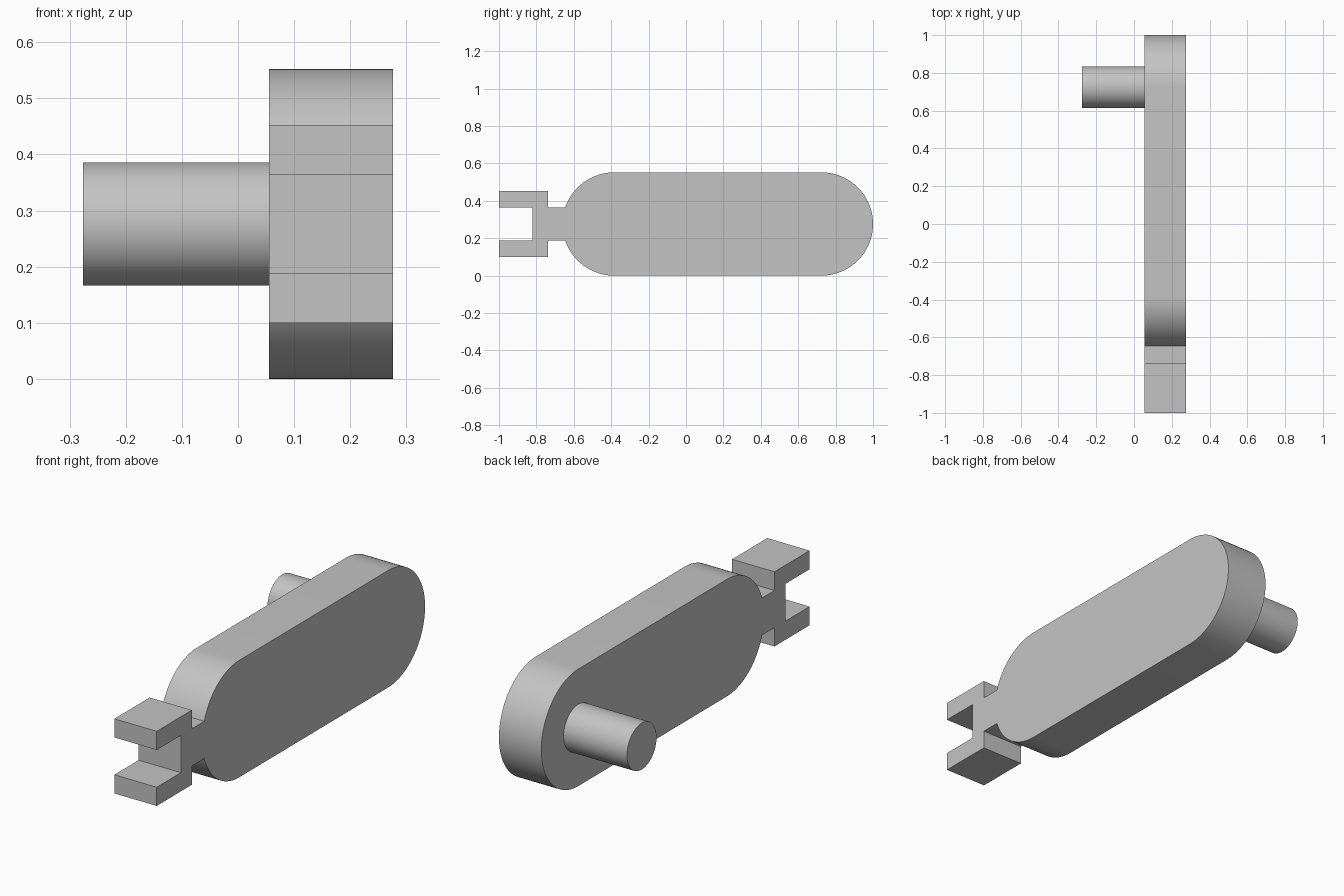
import bpy
import bmesh
from math import asin, cos, sin, pi, radians
from mathutils import Matrix, Vector

cube = bpy.data.objects.get("Cube")
if cube:
    bpy.data.objects.remove(cube, do_unlink=True)

grey = bpy.data.materials.new("plain grey")
grey.use_nodes = True
colour = (0.55, 0.55, 0.55, 1)
grey.diffuse_color = colour
grey.node_tree.nodes["Principled BSDF"].inputs["Base Color"].default_value = colour

MID_Z = 0.276          # height of the long axis
RADIUS = 0.276         # rounded ends of the body
INNER, OUTER = 0.055, 0.276   # plate faces along x
REAR_Y, FRONT_Y = 0.724, -0.384
NECK = 0.088           # half height of the neck and fork slot
FORK = 0.176           # half height of the fork


def finish(name, bm):
    bmesh.ops.recalc_face_normals(bm, faces=bm.faces)
    mesh = bpy.data.meshes.new(name)
    bm.to_mesh(mesh)
    bm.free()
    obj = bpy.data.objects.new(name, mesh)
    bpy.context.collection.objects.link(obj)
    mesh.materials.append(grey)
    bpy.ops.object.select_all(action="DESELECT")
    obj.select_set(True)
    bpy.context.view_layer.objects.active = obj
    bpy.ops.object.shade_smooth_by_angle(angle=radians(30))
    return obj


def arc(centre, start, end, steps):
    angles = [start + (end - start) * i / steps for i in range(steps + 1)]
    return [(centre + RADIUS * cos(a), RADIUS * sin(a)) for a in angles]


# Upper half of the outline: rounded rear, flat top, rounded shoulder, neck, fork
upper = arc(REAR_Y, 0, pi / 2, 24)
upper += arc(FRONT_Y, pi / 2, pi - asin(NECK / RADIUS), 20)
upper += [(-0.738, NECK), (-0.738, FORK), (-1, FORK), (-1, NECK), (-0.82, NECK)]
# Mirror for the lower half, leaving out the shared rear point
outline = upper + [(y, -z) for y, z in reversed(upper[1:])]

# Flat plate with the forked end
bm = bmesh.new()
face = bm.faces.new([bm.verts.new((INNER, y, MID_Z + z)) for y, z in outline])
result = bmesh.ops.extrude_face_region(bm, geom=[face], use_keep_orig=True)
moved = [v for v in result["geom"] if isinstance(v, bmesh.types.BMVert)]
bmesh.ops.translate(bm, verts=moved, vec=Vector((OUTER - INNER, 0, 0)))
finish("forked_plate", bm)

# Round pin standing out from the inner side of the plate
bm = bmesh.new()
length = INNER + OUTER
place = Matrix.Translation((INNER - length / 2, REAR_Y, MID_Z)) @ Matrix.Rotation(pi / 2, 4, "Y")
bmesh.ops.create_cone(bm, cap_ends=True, segments=64, radius1=0.11, radius2=0.11,
                      depth=length, matrix=place)
finish("side_pin", bm)
